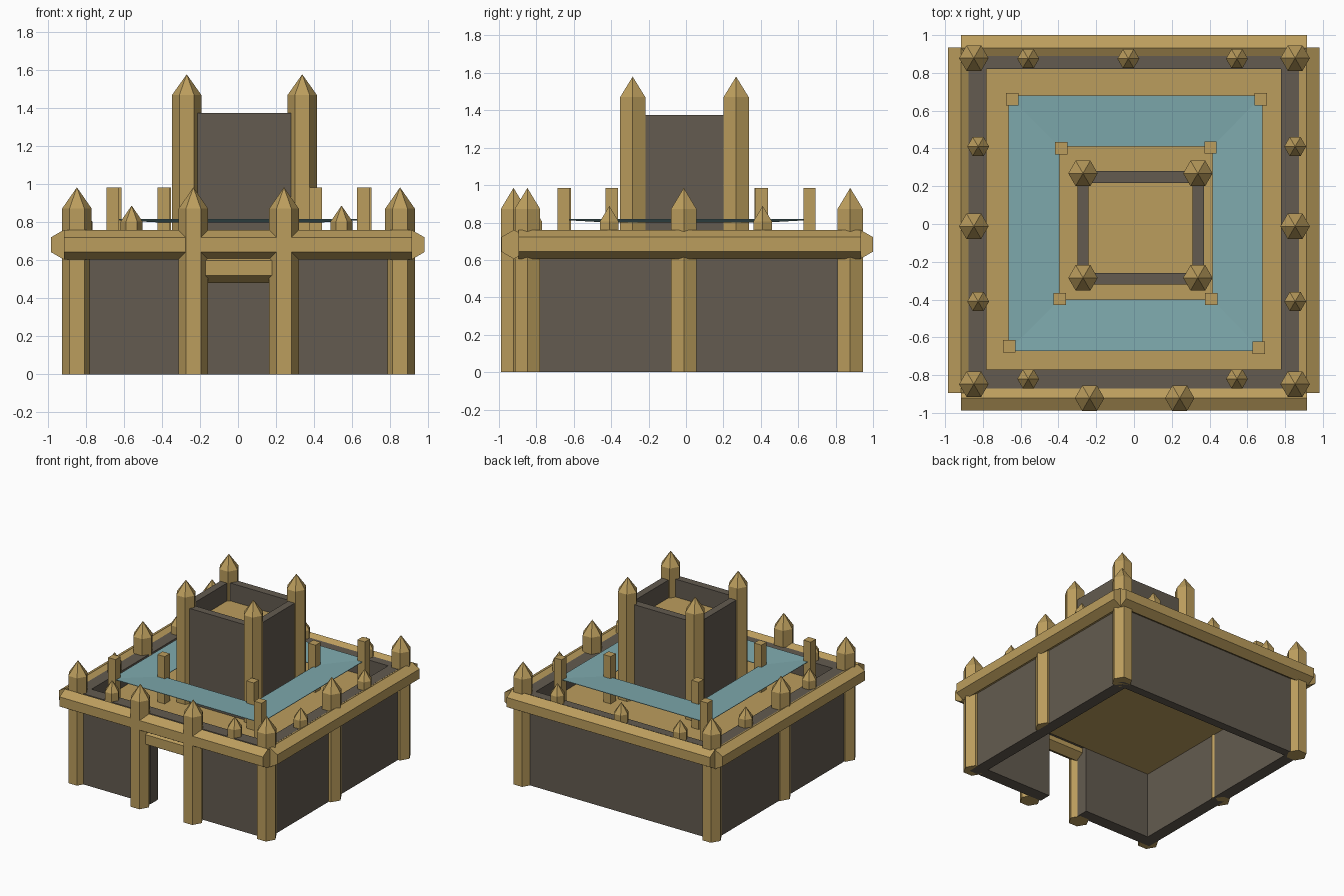
import bpy, bmesh
from math import pi
from mathutils import Matrix, Vector

if "Cube" in bpy.data.objects:
    bpy.data.objects.remove(bpy.data.objects["Cube"])


def material(name, rgb):
    m = bpy.data.materials.new(name)
    m.diffuse_color = (*rgb, 1)
    m.use_nodes = True
    m.node_tree.nodes["Principled BSDF"].inputs["Base Color"].default_value = m.diffuse_color
    return m


GOLD = material("sandstone", (0.50, 0.34, 0.11))
DARK = material("dark_stone", (0.125, 0.105, 0.08))
TEAL = material("teal_cloth", (0.21, 0.40, 0.42))


def finish(bm, name, mat):
    bmesh.ops.recalc_face_normals(bm, faces=bm.faces)
    me = bpy.data.meshes.new(name)
    bm.to_mesh(me)
    bm.free()
    me.materials.append(mat)
    ob = bpy.data.objects.new(name, me)
    bpy.context.collection.objects.link(ob)
    return ob


def prism(name, outline, z0, z1, mat):
    """Extrude a flat footprint from z0 to z1."""
    bm = bmesh.new()
    face = bm.faces.new([bm.verts.new((x, y, z0)) for x, y in outline])
    out = bmesh.ops.extrude_face_region(bm, geom=[face])
    moved = [v for v in out["geom"] if isinstance(v, bmesh.types.BMVert)]
    bmesh.ops.translate(bm, vec=(0, 0, z1 - z0), verts=moved)
    return finish(bm, name, mat)


def rect(x0, x1, y0, y1):
    return [(x0, y0), (x1, y0), (x1, y1), (x0, y1)]


def box(name, x0, x1, y0, y1, z0, z1, mat):
    return prism(name, rect(x0, x1, y0, y1), z0, z1, mat)


def spire_post(name, x, y, r, z0, z1, tip):
    """Six-sided post with a pointed cap."""
    bm = bmesh.new()
    turn = Matrix.Rotation(pi / 2, 4, 'Z')
    for ra, rb, a, b in ((r, r, z0, z1), (r, 0, z1, tip)):
        bmesh.ops.create_cone(bm, cap_ends=True, segments=6, radius1=ra, radius2=rb, depth=b - a,
                              matrix=Matrix.Translation((x, y, (a + b) / 2)) @ turn)
    return finish(bm, name, GOLD)


def hex_beam(name, start, end, r=0.078):
    """Horizontal six-sided beam with an edge on top."""
    a, b = Vector(start), Vector(end)
    bm = bmesh.new()
    rot = Matrix.Rotation(pi / 2, 4, 'Y')
    if abs(b.y - a.y) > abs(b.x - a.x):
        rot = Matrix.Rotation(pi / 2, 4, 'X')
    else:
        rot = rot @ Matrix.Rotation(pi / 2, 4, 'Z')
    bmesh.ops.create_cone(bm, cap_ends=True, segments=6, radius1=r, radius2=r, depth=(b - a).length,
                          matrix=Matrix.Translation((a + b) / 2) @ rot)
    # Put a corner of the section straight up, whichever way the cone starts
    top = max(v.co.z for v in bm.verts) - a.z
    if top < r * 0.95:
        spin = Matrix.Rotation(pi / 6, 4, (b - a).normalized())
        bmesh.ops.rotate(bm, cent=a, matrix=spin, verts=bm.verts)
    return finish(bm, name, GOLD)


# Outer wall: footprint open at the gate, with a block over the gate
G = 0.18
prism("outer_wall", [(-G, -.87), (-.878, -.87), (-.878, .89), (.873, .89), (.873, -.87), (G, -.87),
                     (G, -.77), (.778, -.77), (.778, .82), (-.78, .82), (-.78, -.77), (-G, -.77)],
      0, 0.738, DARK)
box("wall_above_gate", -G, G, -.87, -.77, 0.56, 0.738, DARK)
box("courtyard_floor", -.78, .778, -.77, .82, 0.54, 0.60, GOLD)

# Rails around the wall top and the gate lintel
RZ = 0.683
hex_beam("front_rail", (-.915, -.92, RZ), (.915, -.92, RZ))
hex_beam("back_rail", (-.915, .932, RZ), (.915, .932, RZ))
hex_beam("left_rail", (-.917, -.895, RZ), (-.917, .935, RZ))
hex_beam("right_rail", (.914, -.895, RZ), (.914, .935, RZ))
hex_beam("gate_lintel", (-.2, -.88, 0.56), (.2, -.88, 0.56))

# Full-height posts: corners, side middles, gate
for x in (-.848, .853):
    for y in (-.848, -.012, .878):
        spire_post("wall_post", x, y, .078, 0, .873, .985)
for x in (-.235, .242):
    spire_post("gate_post", x, -.922, .078, 0, .873, .985)

# Small finials along the wall top
small = [(x, .875) for x in (-.56, -.03, .545)] + [(x, -.82) for x in (-.56, .545)]
small += [(x, y) for x in (-.825, .853) for y in (-.41, .41)]
for x, y in small:
    spire_post("wall_finial", x, y, .058, .70, .805, .889)

# Tower walls, floor and corner posts
box("tower_left_wall", -.30, -.24, -.285, .27, 0.6, 1.375, DARK)
box("tower_right_wall", .31, .37, -.285, .27, 0.6, 1.375, DARK)
box("tower_front_wall", -.27, .338, -.32, -.26, 0.6, 1.375, DARK)
box("tower_back_wall", -.27, .338, .216, .28, 0.6, 1.375, DARK)
box("tower_floor", -.25, .32, -.27, .23, 1.17, 1.23, GOLD)
for x in (-.27, .338):
    for y in (-.285, .268):
        spire_post("tower_post", x, y, .078, 0.6, 1.47, 1.58)

# Square canopy poles
poles = [(-.645, .66), (.67, .66), (-.66, -.648), (.66, -.655),
         (-.385, .40), (.405, .405), (-.392, -.397), (.41, -.397)]
for x, y in poles:
    box("canopy_pole", x - .033, x + .033, y - .033, y + .033, 0.58, 0.985, GOLD)

# Canopy cloth: thin ring around the tower, dipping slightly inwards
bm = bmesh.new()
outer = [bm.verts.new((x, y, .818)) for x, y in rect(-.665, .68, -.672, .68)]
inner = [bm.verts.new((x, y, .803)) for x, y in rect(-.395, .415, -.40, .41)]
for i in range(4):
    j = (i + 1) % 4
    bm.faces.new((outer[i], outer[j], inner[j], inner[i]))
cloth = finish(bm, "canopy_cloth", TEAL)
solid = cloth.modifiers.new("thickness", 'SOLIDIFY')
solid.thickness = 0.004
